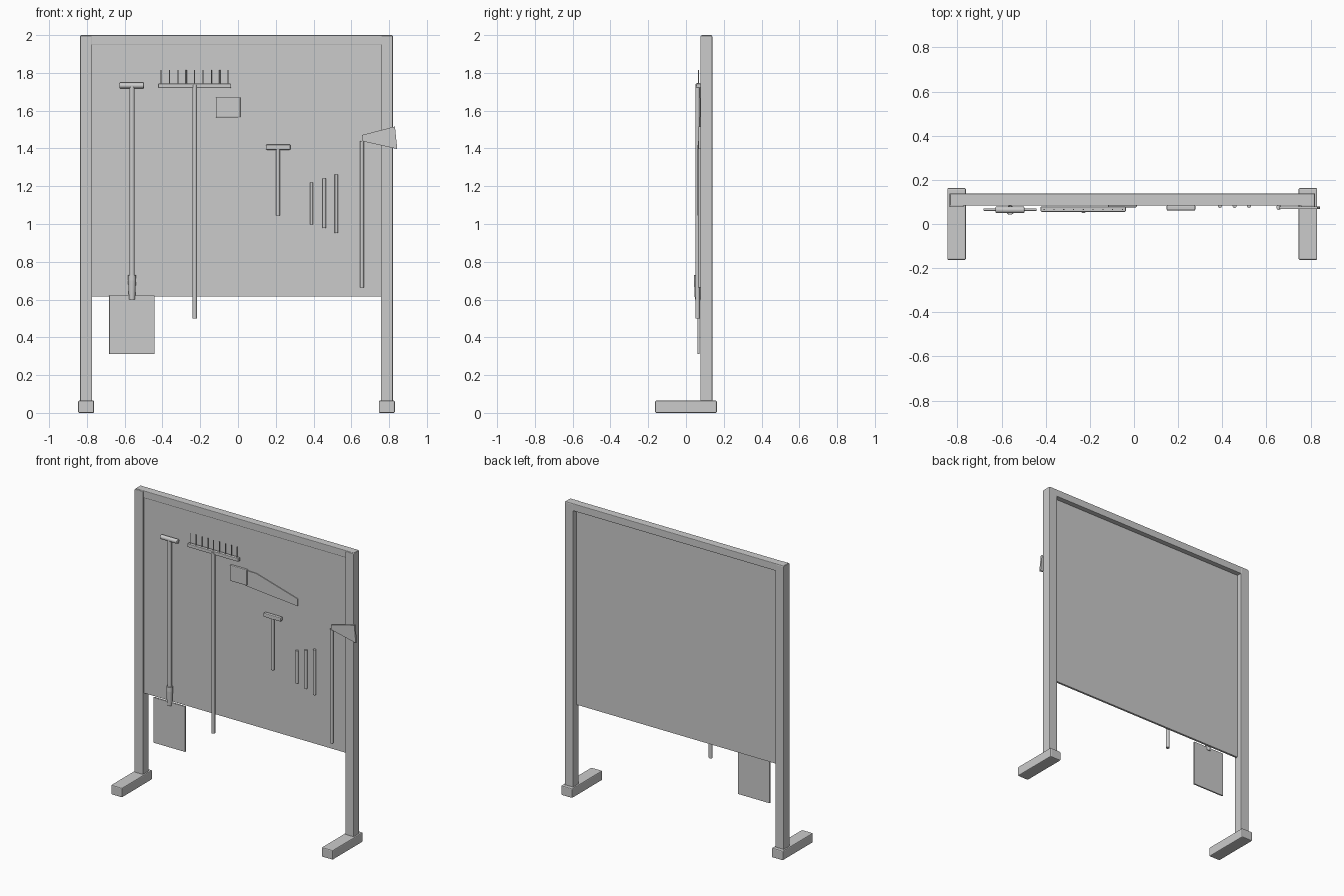
import bpy, bmesh, math
from mathutils import Vector

if "Cube" in bpy.data.objects:
    bpy.data.objects.remove(bpy.data.objects["Cube"])

grey = bpy.data.materials.new("light grey")
grey.diffuse_color = (0.6, 0.6, 0.6, 1)
grey.use_nodes = True
grey.node_tree.nodes["Principled BSDF"].inputs["Base Color"].default_value = grey.diffuse_color


def finish(name, bm, bevel=0, smooth=False):
    bmesh.ops.recalc_face_normals(bm, faces=bm.faces[:])
    me = bpy.data.meshes.new(name)
    bm.to_mesh(me)
    bm.free()
    me.materials.append(grey)
    ob = bpy.data.objects.new(name, me)
    bpy.context.collection.objects.link(ob)
    if bevel:
        mod = ob.modifiers.new("rounded edges", 'BEVEL')
        mod.width, mod.segments = bevel, 2
    if smooth:
        bpy.context.view_layer.objects.active = ob
        ob.select_set(True)
        bpy.ops.object.shade_smooth_by_angle(angle=math.radians(40))
        ob.select_set(False)
    return ob


def box(name, x, y, z, bevel=0):
    bm = bmesh.new()
    bmesh.ops.create_cube(bm, size=1)
    for v in bm.verts:
        v.co = Vector([(a + b) / 2 + c * (b - a) for (a, b), c in zip((x, y, z), v.co)])
    return finish(name, bm, bevel)


def rod(name, start, end, r1, r2=None, sides=16, bevel=0):
    a, b = Vector(start), Vector(end)
    bm = bmesh.new()
    bmesh.ops.create_cone(bm, cap_ends=True, segments=sides, radius1=r1,
                          radius2=r1 if r2 is None else r2, depth=(b - a).length)
    q = (b - a).to_track_quat('Z', 'Y')
    for v in bm.verts:
        v.co = q @ v.co + (a + b) / 2
    return finish(name, bm, bevel, True)


def plate(name, outline, y0, y1):
    bm = bmesh.new()
    face = bm.faces.new([bm.verts.new((x, y0, z)) for x, z in outline])
    out = bmesh.ops.extrude_face_region(bm, geom=[face])
    for v in out['geom']:
        if isinstance(v, bmesh.types.BMVert):
            v.co.y = y1
    return finish(name, bm)


# Stand: feet, posts, top rail and board
for side, cx in (("left", -0.804), ("right", 0.788)):
    box(side + "_foot", (cx - 0.042, cx + 0.042), (-0.163, 0.163), (0, 0.065), 0.006)
    box(side + "_post", (cx - 0.032, cx + 0.032), (0.076, 0.139), (0.06, 1.997), 0.004)
box("top_rail", (-0.833, 0.817), (0.083, 0.138), (1.95, 2.0), 0.004)
box("board", (-0.78, 0.765), (0.09, 0.104), (0.615, 1.96))

# Spade
rod("spade_shaft", (-0.561, 0.063, 0.61), (-0.561, 0.063, 1.735), 0.014)
rod("spade_grip", (-0.627, 0.064, 1.733), (-0.497, 0.064, 1.733), 0.015, bevel=0.004)
rod("spade_socket_lower", (-0.561, 0.063, 0.60), (-0.561, 0.063, 0.70), 0.016, 0.021)
rod("spade_socket_upper", (-0.561, 0.063, 0.70), (-0.561, 0.063, 0.73), 0.021, 0.02)
box("spade_blade", (-0.682, -0.441), (0.06, 0.071), (0.312, 0.622), 0.002)

# Rake
rod("rake_shaft", (-0.229, 0.061, 0.50), (-0.229, 0.061, 1.735), 0.012)
box("rake_head", (-0.423, -0.037), (0.055, 0.079), (1.72, 1.743), 0.004)
for i in range(9):
    x = -0.407 + i * 0.0443
    rod("rake_tine", (x, 0.066, 1.735), (x, 0.066, 1.815), 0.003, sides=8)

# Hand saw
box("saw_handle", (-0.117, 0.013), (0.075, 0.093), (1.563, 1.671), 0.005)
plate("saw_blade", [(0.0, 1.664), (0.08, 1.662), (0.392, 1.572),
                    (0.392, 1.522), (0.0, 1.557)], 0.083, 0.088)

# Hammer
rod("hammer_shaft", (0.211, 0.073, 1.045), (0.211, 0.073, 1.41), 0.011)
box("hammer_head", (0.148, 0.278), (0.061, 0.085), (1.393, 1.42), 0.005)

# Three chisels
for x, low, high in ((0.389, 0.997, 1.22), (0.456, 0.978, 1.241), (0.521, 0.953, 1.263)):
    rod("chisel", (x, 0.082, low), (x, 0.082, high), 0.009)

# Hatchet
rod("hatchet_shaft", (0.656, 0.075, 0.664), (0.656, 0.075, 1.44), 0.011)
plate("hatchet_head", [(0.656, 1.471), (0.831, 1.516), (0.843, 1.397), (0.656, 1.439)],
      0.067, 0.08)
